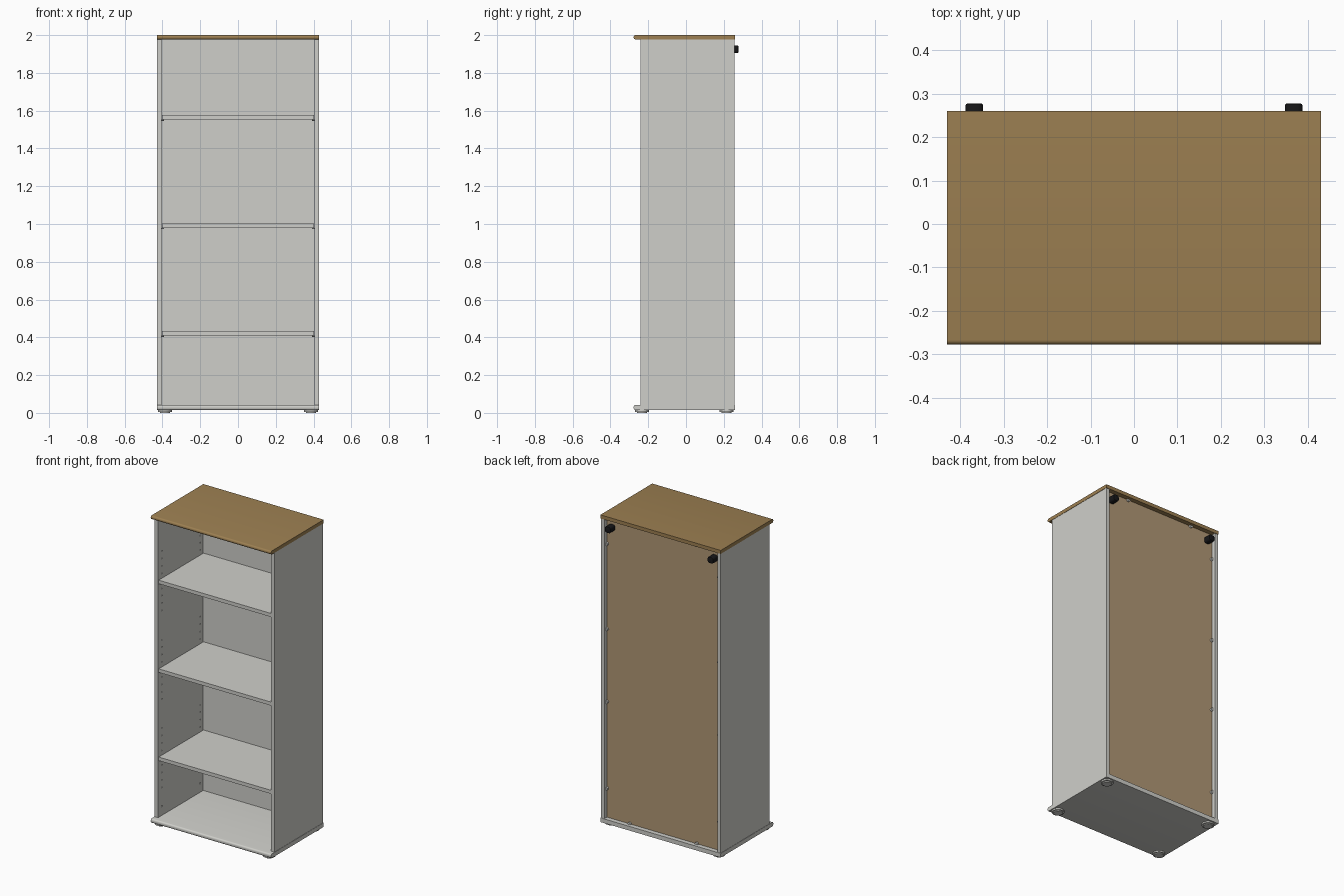
import bpy, bmesh, math
from mathutils import Matrix, Vector

if "Cube" in bpy.data.objects:
    bpy.data.objects.remove(bpy.data.objects["Cube"])


def srgb(r, g, b):
    lin = [((c / 255 + 0.055) / 1.055) ** 2.4 if c > 10 else c / 255 / 12.92 for c in (r, g, b)]
    return (*lin, 1)


def material(name, rgb):
    m = bpy.data.materials.new(name)
    m.diffuse_color = srgb(*rgb)
    m.use_nodes = True
    m.node_tree.nodes["Principled BSDF"].inputs["Base Color"].default_value = m.diffuse_color
    return m


GREY = material("light_grey_laminate", (207, 207, 202))
WOOD = material("walnut_wood", (157, 128, 82))
BACKING = material("brown_hardboard", (176, 151, 117))
BLACK = material("black_plastic", (22, 22, 24))


def finish(name, bm, *mats, smooth=False):
    bmesh.ops.recalc_face_normals(bm, faces=bm.faces)
    me = bpy.data.meshes.new(name)
    bm.to_mesh(me)
    bm.free()
    for m in mats:
        me.materials.append(m)
    ob = bpy.data.objects.new(name, me)
    bpy.context.collection.objects.link(ob)
    if smooth:
        bpy.ops.object.select_all(action='DESELECT')
        bpy.context.view_layer.objects.active = ob
        ob.select_set(True)
        bpy.ops.object.shade_smooth_by_angle(angle=math.radians(35))
    return ob


def add_box(bm, x0, x1, y0, y1, z0, z1):
    mat = (Matrix.Translation(((x0 + x1) / 2, (y0 + y1) / 2, (z0 + z1) / 2))
           @ Matrix.Diagonal((x1 - x0, y1 - y0, z1 - z0, 1)))
    return bmesh.ops.create_cube(bm, size=1, matrix=mat)['verts']


def add_cyl(bm, centre, r, depth, axis='Z', seg=12):
    rot = {'Z': Matrix(), 'Y': Matrix.Rotation(math.pi / 2, 4, 'X'),
           'X': Matrix.Rotation(math.pi / 2, 4, 'Y')}[axis]
    bmesh.ops.create_cone(bm, cap_ends=True, segments=seg, radius1=r, radius2=r, depth=depth,
                          matrix=Matrix.Translation(centre) @ rot)


def box(name, dims, mat):
    bm = bmesh.new()
    add_box(bm, *dims)
    return finish(name, bm, mat)


def rounded_board(name, z0, z1, mat):
    """Full-width board whose front edge is rounded."""
    bm = bmesh.new()
    vs = add_box(bm, -0.43, 0.43, -0.277, 0.26, z0, z1)
    front = [e for e in bm.edges if all(v in vs and v.co.y < -0.2 for v in e.verts)
             and abs(e.verts[0].co.x - e.verts[1].co.x) > 0.5]
    bmesh.ops.bevel(bm, geom=front, offset=0.0105, segments=4, profile=0.5, affect='EDGES')
    return finish(name, bm, mat, smooth=True)


# Top and base boards
rounded_board("top_board", 1.977, 2.0, WOOD)
rounded_board("base_board", 0.015, 0.042, GREY)

# Hole cutter for the shelf pin rows in both sides
SHELF_Z = (0.41, 0.98, 1.553)
ROWS_Y = (-0.2, 0.19)
bm = bmesh.new()
for x in (-0.404, 0.404):
    for y in ROWS_Y:
        add_cyl(bm, (x, y, 0.1), 0.005, 0.016, 'X', 10)
        for z in SHELF_Z:
            for i in range(-4, 5):
                add_cyl(bm, (x, y, z + 0.005 + i * 0.048), 0.004, 0.016, 'X', 8)
cutter = finish("pin_hole_cutter", bm, GREY)
cutter.hide_render = True
cutter.hide_viewport = True

# Side panels
for name, s in (("left_side", -1), ("right_side", 1)):
    xs = sorted((s * 0.404, s * 0.428))
    ob = box(name, (*xs, -0.24, 0.257, 0.042, 1.977), GREY)
    mod = ob.modifiers.new("pin_holes", 'BOOLEAN')
    mod.operation = 'DIFFERENCE'
    mod.solver = 'EXACT'
    mod.object = cutter

# Shelves and their support pins
for i, z in enumerate(SHELF_Z):
    box(f"shelf_{i + 1}", (-0.402, 0.402, -0.236, 0.222, z, z + 0.023), GREY)
bm = bmesh.new()
for z in SHELF_Z:
    for x in (-0.398, 0.398):
        for y in ROWS_Y:
            add_cyl(bm, (x, y, z - 0.0035), 0.0035, 0.012, 'X', 8)
finish("shelf_pins", bm, GREY)

# Back panel: grey inside, brown on the outside
bm = bmesh.new()
add_box(bm, -0.404, 0.404, 0.222, 0.23, 0.042, 1.977)
bm.normal_update()
for f in bm.faces:
    f.material_index = 1 if f.normal.y > 0.5 else 0
finish("back_panel", bm, GREY, BACKING)

# Small clips holding the back panel
bm = bmesh.new()
for x in (-0.402, 0.402):
    for z in (0.23, 0.79, 1.26, 1.81):
        add_cyl(bm, (x, 0.235, z), 0.011, 0.012, 'Y')
for x in (-0.24, 0.24):
    for z in (0.044, 1.975):
        add_cyl(bm, (x, 0.235, z), 0.011, 0.012, 'Y')
finish("back_panel_clips", bm, GREY)

# Wall spacers on the back, with a cover plate and screw inside
for side, x in (("left", -0.367), ("right", 0.367)):
    bm = bmesh.new()
    add_box(bm, x - 0.02, x + 0.02, 0.23, 0.277, 1.905, 1.945)
    along = [e for e in bm.edges if abs(e.verts[0].co.y - e.verts[1].co.y) > 0.02]
    bmesh.ops.bevel(bm, geom=along, offset=0.012, segments=4, profile=0.5, affect='EDGES')
    rim = [e for e in bm.edges if all(v.co.y > 0.276 for v in e.verts)]
    bmesh.ops.bevel(bm, geom=rim, offset=0.004, segments=2, profile=0.5, affect='EDGES')
    finish(f"{side}_wall_spacer", bm, BLACK, smooth=True)
    bm = bmesh.new()
    add_box(bm, x - 0.02, x + 0.02, 0.218, 0.222, 1.905, 1.945)
    add_cyl(bm, (x, 0.217, 1.925), 0.005, 0.004, 'Y')
    finish(f"{side}_spacer_plate", bm, GREY)

# Feet: wide collar with a narrower pad
for fb, y in (("front", -0.233), ("back", 0.215)):
    for side, x in (("left", -0.387), ("right", 0.387)):
        bm = bmesh.new()
        add_cyl(bm, (x, y, 0.0105), 0.037, 0.009, 'Z', 24)
        add_cyl(bm, (x, y, 0.0035), 0.027, 0.007, 'Z', 24)
        finish(f"{fb}_{side}_foot", bm, GREY, smooth=True)
